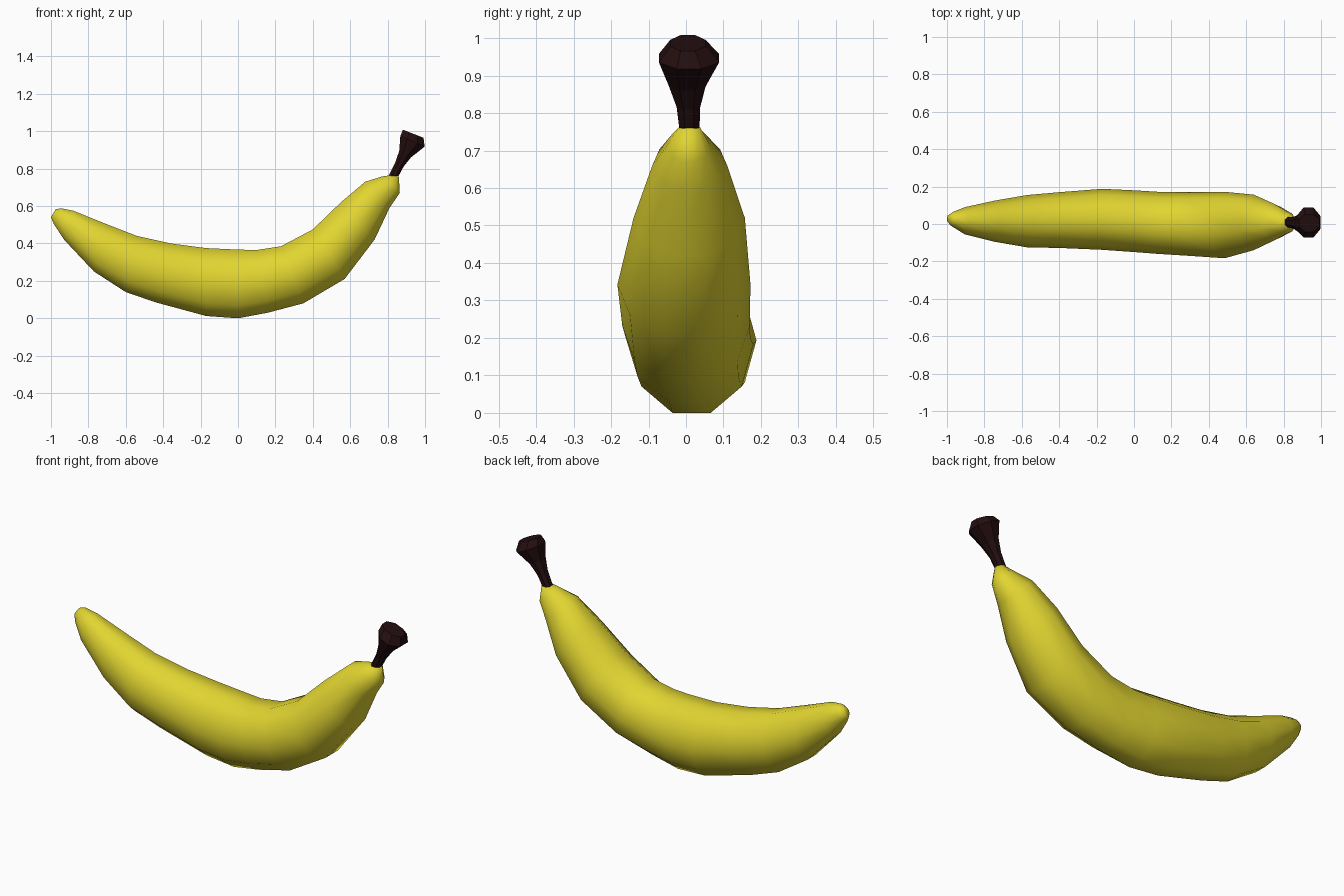
import bpy, bmesh, math


def material(name, rgb):
    m = bpy.data.materials.new(name)
    m.diffuse_color = (*rgb, 1)
    return m


def loft(name, rings, sides, mat, smooth, phase):
    """Skin rings given as (inner x, z, outer x, z, y min, y max)."""
    bm = bmesh.new()
    angles = [phase + 2 * math.pi * k / sides for k in range(sides)]
    top = max(math.sin(a) for a in angles)
    wide = max(abs(math.cos(a)) for a in angles)
    loops = []
    for x1, z1, x2, z2, y1, y2 in rings:
        loop = []
        for a in angles:
            t = math.sin(a) / top / 2
            w = math.cos(a) / wide / 2
            loop.append(bm.verts.new(((x1 + x2) / 2 + (x1 - x2) * t,
                                      (y1 + y2) / 2 + (y2 - y1) * w,
                                      (z1 + z2) / 2 + (z1 - z2) * t)))
        loops.append(loop)
    for a, b in zip(loops, loops[1:]):
        for k in range(sides):
            n = (k + 1) % sides
            bm.faces.new((a[k], a[n], b[n], b[k]))
    bm.faces.new(loops[0])
    bm.faces.new(loops[-1])
    bmesh.ops.recalc_face_normals(bm, faces=bm.faces)
    me = bpy.data.meshes.new(name)
    bm.to_mesh(me)
    bm.free()
    for p in me.polygons:
        p.use_smooth = smooth
    me.materials.append(mat)
    ob = bpy.data.objects.new(name, me)
    bpy.context.collection.objects.link(ob)
    return ob


yellow = material("banana yellow", (0.75, 0.66, 0.03))
brown = material("stem dark brown", (0.018, 0.0045, 0.005))

# Curved fruit body, from blossom tip to neck
loft("fruit_body", [
    (-0.975, 0.583, -1.0, 0.54, 0.005, 0.05),
    (-0.945, 0.588, -0.985, 0.505, -0.018, 0.066),
    (-0.88, 0.575, -0.93, 0.42, -0.055, 0.09),
    (-0.72, 0.51, -0.77, 0.25, -0.095, 0.125),
    (-0.54, 0.44, -0.60, 0.14, -0.125, 0.155),
    (-0.36, 0.40, -0.44, 0.085, -0.128, 0.17),
    (-0.17, 0.375, -0.17, 0.012, -0.138, 0.188),
    (0.0, 0.367, 0.0, 0.0, -0.15, 0.18),
    (0.10, 0.365, 0.16, 0.03, -0.16, 0.172),
    (0.23, 0.385, 0.35, 0.08, -0.17, 0.17),
    (0.40, 0.475, 0.57, 0.21, -0.183, 0.172),
    (0.55, 0.62, 0.73, 0.42, -0.14, 0.157),
    (0.68, 0.73, 0.81, 0.59, -0.09, 0.11),
    (0.77, 0.758, 0.865, 0.67, -0.05, 0.065),
    (0.81, 0.764, 0.86, 0.758, -0.02, 0.038),
], 10, yellow, True, 0)

# Dark stem flaring to a cut end
loft("stem", [
    (0.805, 0.76, 0.858, 0.76, -0.018, 0.036),
    (0.84, 0.83, 0.885, 0.81, -0.025, 0.038),
    (0.862, 0.895, 0.925, 0.86, -0.045, 0.052),
    (0.868, 0.975, 0.998, 0.918, -0.072, 0.088),
    (0.882, 1.008, 0.992, 0.965, -0.042, 0.052),
], 8, brown, False, math.pi / 8)
